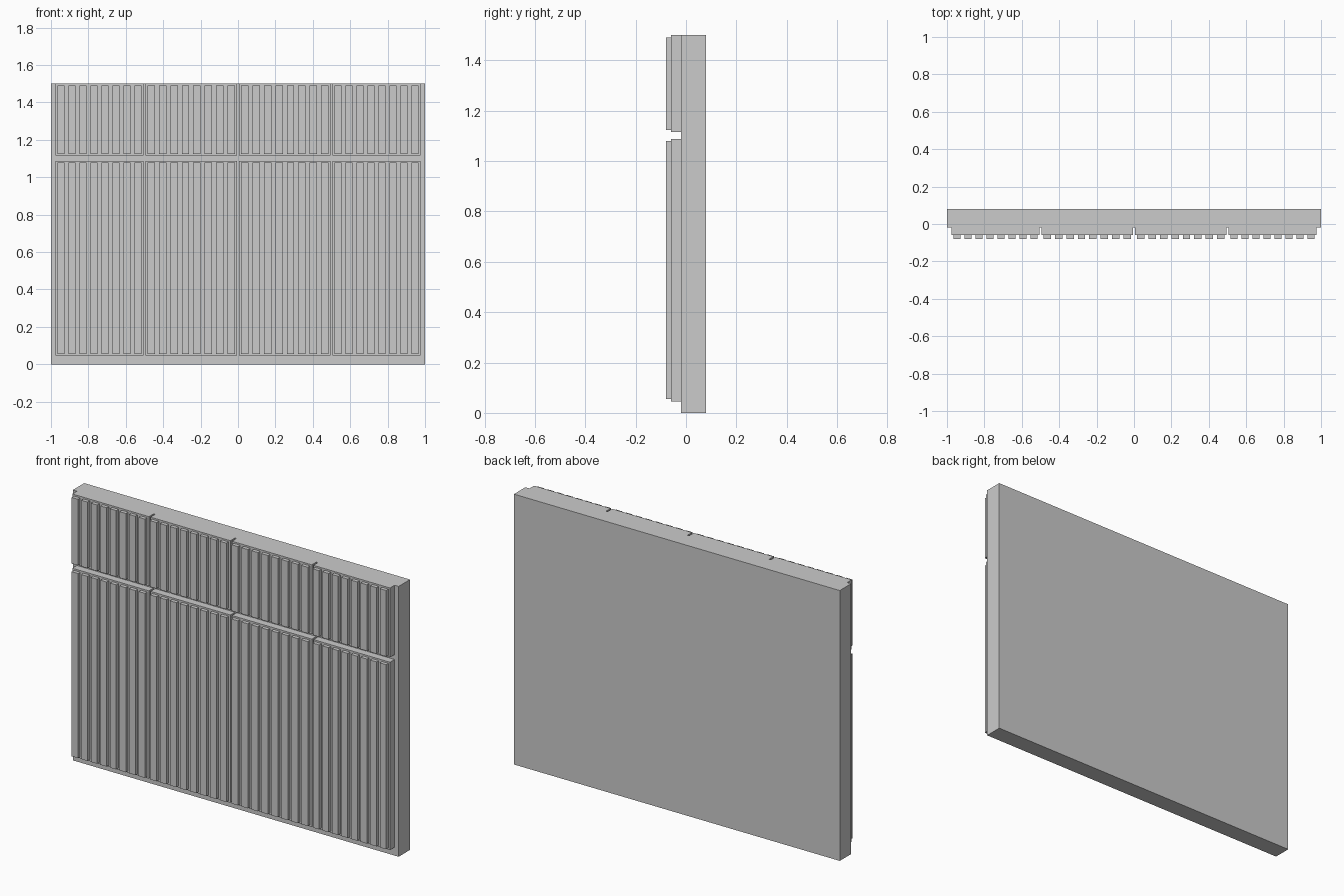
import bpy
import bmesh
from mathutils import Matrix, Vector

if "Cube" in bpy.data.objects:
    bpy.data.objects.remove(bpy.data.objects["Cube"])


def add_box(bm, x, y, z):
    """Add a box to bm from (min, max) pairs."""
    centre = Vector((sum(x) / 2, sum(y) / 2, sum(z) / 2))
    size = Vector((x[1] - x[0], y[1] - y[0], z[1] - z[0]))
    bmesh.ops.create_cube(bm, size=1, matrix=Matrix.Translation(centre) @ Matrix.Diagonal(size.to_4d()))


def make_object(name, boxes):
    bm = bmesh.new()
    for box in boxes:
        add_box(bm, *box)
    mesh = bpy.data.meshes.new(name)
    bm.to_mesh(mesh)
    bm.free()
    obj = bpy.data.objects.new(name, mesh)
    bpy.context.collection.objects.link(obj)
    return obj


# Backing wall
make_object("backing_wall", [((-1, 1), (-0.02, 0.08), (0, 1.5))])

# Cladding layout: four columns, two rows, eight slats per panel
columns = [(-0.975, -0.505), (-0.495, -0.005), (0.005, 0.495), (0.505, 0.975)]
rows = {"lower": (0.046, 1.088), "upper": (1.115, 1.5)}
SLATS = 8
FILL = 0.65      # share of each pitch taken up by the slat
INSET = 0.009    # slat end inset from the panel edge

for row, (z0, z1) in rows.items():
    for n, (x0, x1) in enumerate(columns, 1):
        # Flat panel board
        make_object(f"{row}_panel_{n}", [((x0, x1), (-0.06, -0.02), (z0, z1))])
        # Vertical slats on the board
        pitch = (x1 - x0) / SLATS
        half = pitch * FILL / 2
        slats = []
        for i in range(SLATS):
            cx = x0 + (i + 0.5) * pitch
            slats.append(((cx - half, cx + half), (-0.08, -0.06), (z0 + INSET, z1 - INSET)))
        make_object(f"{row}_slats_{n}", slats)
